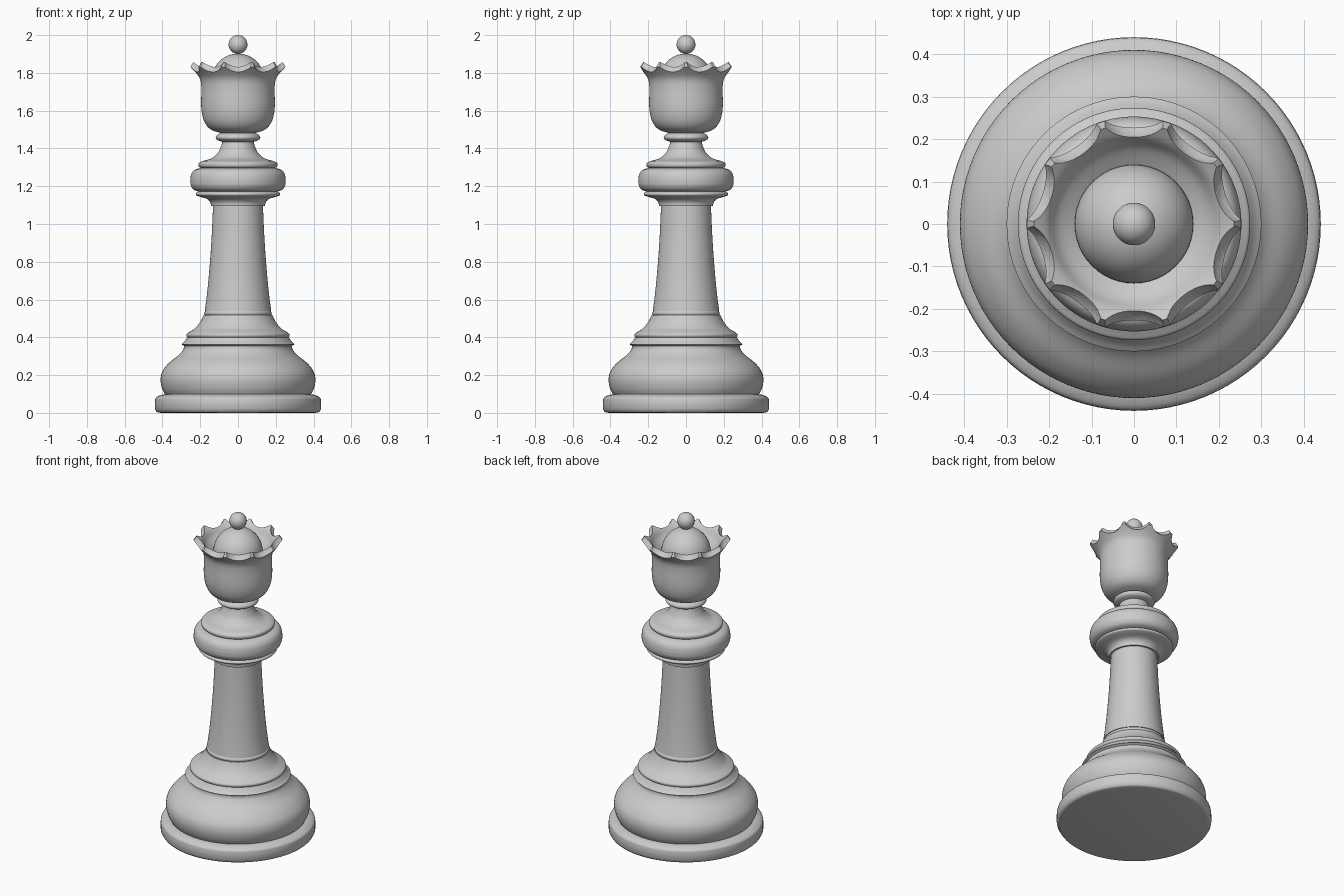
import bpy, bmesh, math
from mathutils import Vector, Matrix

if "Cube" in bpy.data.objects:
    bpy.data.objects.remove(bpy.data.objects["Cube"], do_unlink=True)

grey = bpy.data.materials.new("plain_grey")
grey.use_nodes = True
grey.diffuse_color = (0.6, 0.6, 0.6, 1)
grey.node_tree.nodes["Principled BSDF"].inputs["Base Color"].default_value = (0.6, 0.6, 0.6, 1)


def smooth_run(points, steps=5):
    """Rounded curve through the points of one run of the profile."""
    if len(points) < 3:
        return list(points)
    p = [Vector(q) for q in points]
    p = [2 * p[0] - p[1]] + p + [2 * p[-1] - p[-2]]
    out = []
    for a, b, c, d in zip(p, p[1:], p[2:], p[3:]):
        for i in range(steps):
            t = i / steps
            out.append(0.5 * (2 * b + (c - a) * t + (2 * a - 5 * b + 4 * c - d) * t ** 2
                              + (3 * b - a - 3 * c + d) * t ** 3))
    return [tuple(v) for v in out] + [points[-1]]


def finish(name, bm):
    bmesh.ops.recalc_face_normals(bm, faces=bm.faces)
    mesh = bpy.data.meshes.new(name)
    bm.to_mesh(mesh)
    bm.free()
    mesh.materials.append(grey)
    obj = bpy.data.objects.new(name, mesh)
    bpy.context.collection.objects.link(obj)
    return obj


def shade(obj):
    bpy.ops.object.select_all(action="DESELECT")
    obj.select_set(True)
    bpy.context.view_layer.objects.active = obj
    bpy.ops.object.shade_smooth_by_angle(angle=math.radians(32))


def lathe(name, *runs, sides=96):
    """Closed turned solid; corners stay crisp where two runs meet."""
    profile = [(0, runs[0][0][1])]
    for run in runs:
        profile += [q for q in smooth_run(run) if q != profile[-1]]
    profile.append((0, runs[-1][-1][1]))
    bm = bmesh.new()
    verts = [bm.verts.new((r, 0, z)) for r, z in profile]
    edges = [bm.edges.new(pair) for pair in zip(verts, verts[1:])]
    bmesh.ops.spin(bm, geom=verts + edges, cent=(0, 0, 0), axis=(0, 0, 1),
                   angle=math.tau, steps=sides, use_duplicate=False)
    bmesh.ops.remove_doubles(bm, verts=bm.verts, dist=0.0002)
    obj = finish(name, bm)
    shade(obj)
    return obj


def ball(name, radius, z):
    bm = bmesh.new()
    bmesh.ops.create_uvsphere(bm, u_segments=48, v_segments=24, radius=radius,
                              matrix=Matrix.Translation((0, 0, z)))
    obj = finish(name, bm)
    shade(obj)
    return obj


# Foot and pedestal
lathe("foot_disc",
      [(0.41, 0), (0.43, 0.005), (0.44, 0.02)], [(0.44, 0.02), (0.44, 0.06)],
      [(0.44, 0.06), (0.435, 0.08), (0.41, 0.094), (0.38, 0.1)])
lathe("pedestal_bulge",
      [(0.385, 0.095), (0.402, 0.13), (0.41, 0.175), (0.4, 0.22), (0.365, 0.265),
       (0.315, 0.305), (0.29, 0.335), (0.286, 0.355)],
      [(0.286, 0.355), (0.3, 0.363)], [(0.3, 0.363), (0.285, 0.377), (0.268, 0.4)])
lathe("pedestal_shoulder",
      [(0.262, 0.395), (0.272, 0.405), (0.272, 0.418), (0.258, 0.428)],
      [(0.258, 0.428), (0.225, 0.45), (0.198, 0.485), (0.182, 0.518)])

# Stem with a fine bead at its foot
lathe("stem_bead", [(0.172, 0.515), (0.178, 0.522), (0.178, 0.532), (0.172, 0.54)])
lathe("stem", [(0.176, 0.54), (0.163, 0.64), (0.15, 0.78), (0.139, 0.94), (0.132, 1.1)])

# Collar
lathe("collar_under",
      [(0.143, 1.095), (0.147, 1.115), (0.165, 1.133), (0.205, 1.145)],
      [(0.205, 1.145), (0.221, 1.152), (0.222, 1.163), (0.208, 1.172)])
lathe("collar_ring",
      [(0.205, 1.17), (0.235, 1.182), (0.25, 1.205), (0.253, 1.232)],
      [(0.253, 1.232), (0.248, 1.262), (0.232, 1.285), (0.198, 1.297)])
lathe("collar_top",
      [(0.195, 1.295), (0.208, 1.305), (0.208, 1.322), (0.19, 1.333)],
      [(0.19, 1.333), (0.142, 1.347), (0.108, 1.375), (0.09, 1.41), (0.082, 1.44)])
lathe("neck_ring",
      [(0.082, 1.435), (0.108, 1.444), (0.118, 1.458), (0.108, 1.474), (0.085, 1.485)])

# Crown cup with ten scallops cut into its flared lip
crown = lathe("crown_cup",
              [(0.085, 1.48), (0.14, 1.498), (0.172, 1.53), (0.189, 1.575), (0.195, 1.63),
               (0.194, 1.72), (0.2, 1.765), (0.22, 1.797), (0.252, 1.832)],
              [(0.252, 1.832), (0.236, 1.857)],
              [(0.236, 1.857), (0.205, 1.832), (0.178, 1.795), (0.13, 1.76)])
bm = bmesh.new()
for i in range(10):
    a = math.tau * (i + 0.5) / 10
    spot = Vector((0.283 * math.cos(a), 0.283 * math.sin(a), 1.875))
    bmesh.ops.create_uvsphere(bm, u_segments=40, v_segments=24, radius=0.09,
                              matrix=Matrix.Translation(spot))
cutter = finish("scallop_cutter", bm)
cut = crown.modifiers.new("scallops", "BOOLEAN")
cut.operation = "DIFFERENCE"
cut.solver = "EXACT"
cut.use_self = True
cut.object = cutter
bpy.context.view_layer.objects.active = crown
bpy.ops.object.modifier_apply(modifier=cut.name)
bpy.data.objects.remove(cutter, do_unlink=True)
shade(crown)

# Dome and finial
ball("crown_dome", 0.14, 1.762)
ball("finial_ball", 0.05, 1.95)
